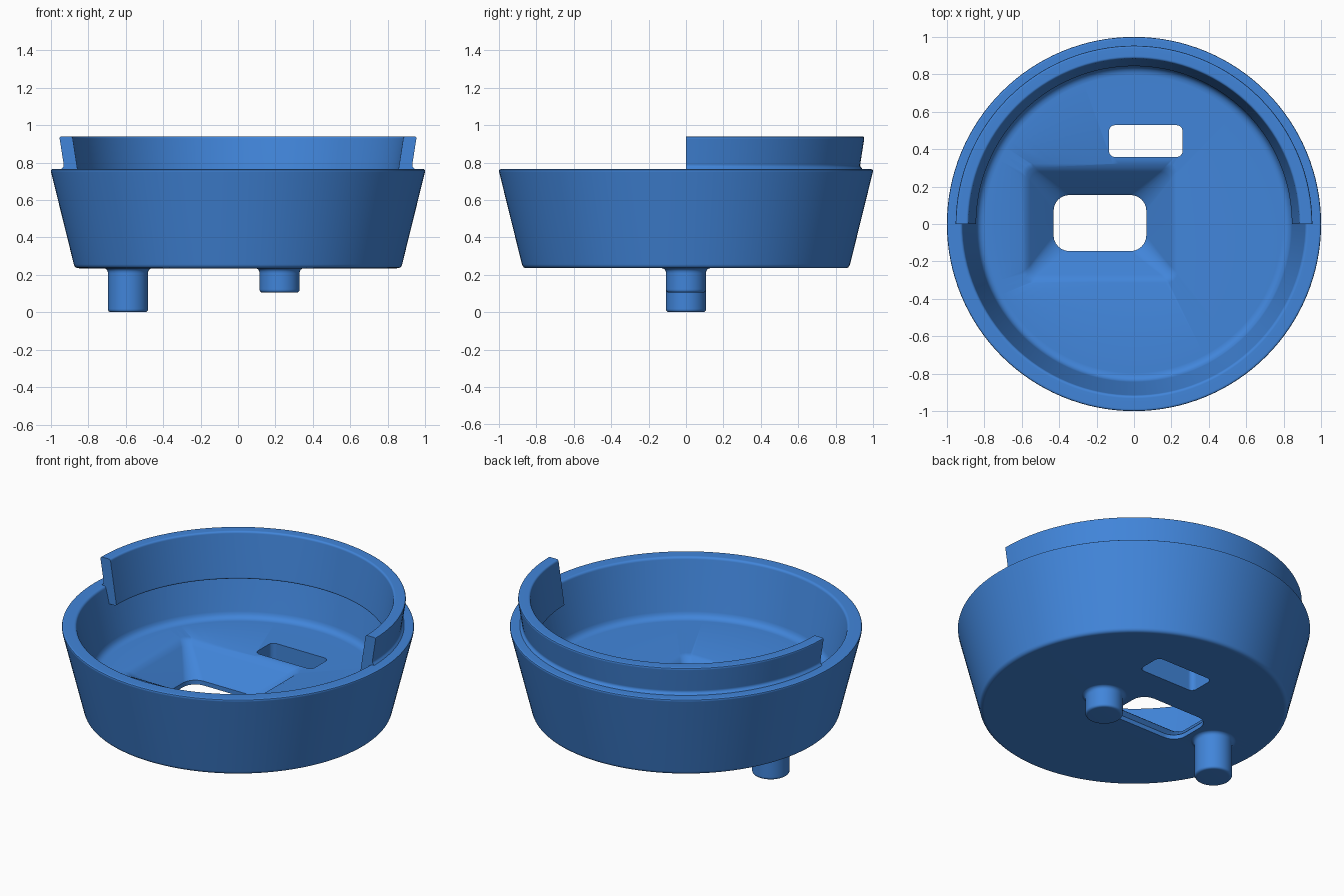
import bpy, bmesh, math
from mathutils import Vector

if "Cube" in bpy.data.objects:
    bpy.data.objects.remove(bpy.data.objects["Cube"])

blue = bpy.data.materials.new("plain blue")
blue.diffuse_color = (0.053, 0.235, 0.70, 1)
blue.use_nodes = True
blue.node_tree.nodes["Principled BSDF"].inputs["Base Color"].default_value = blue.diffuse_color


def rounded(points, steps=4):
    """Round the corners of an (r, z, fillet) polyline."""
    out = []
    n = len(points)
    for i, (x, z, f) in enumerate(points):
        p = Vector((x, z))
        if f == 0:
            out.append(p)
            continue
        a = Vector(points[i - 1][:2]) - p
        b = Vector(points[(i + 1) % n][:2]) - p
        s, e = p + a.normalized() * f, p + b.normalized() * f
        for k in range(steps + 1):
            t = k / steps
            out.append(s * (1 - t) ** 2 + p * 2 * t * (1 - t) + e * t * t)
    return out


def finish(bm, name):
    bmesh.ops.recalc_face_normals(bm, faces=bm.faces)
    mesh = bpy.data.meshes.new(name)
    bm.to_mesh(mesh)
    bm.free()
    mesh.materials.append(blue)
    ob = bpy.data.objects.new(name, mesh)
    bpy.context.collection.objects.link(ob)
    return ob


def lathe(name, profile, steps, angle=2 * math.pi, closed=False, at=(0, 0)):
    """Spin a profile about a vertical axis; part turns get end caps."""
    bm = bmesh.new()
    pts = rounded(profile)
    n = len(pts)
    full = angle > 6.28
    rings = []
    for k in range(steps if full else steps + 1):
        a = angle * k / steps
        rings.append([bm.verts.new((at[0] + p.x * math.cos(a), at[1] + p.x * math.sin(a), p.y))
                      for p in pts])
    for k in range(steps):
        r0, r1 = rings[k], rings[(k + 1) % len(rings)]
        for i in range(n if closed else n - 1):
            j = (i + 1) % n
            bm.faces.new((r0[i], r1[i], r1[j], r0[j]))
    if not full:
        bm.faces.new(rings[0])
        bm.faces.new(rings[-1][::-1])
    bmesh.ops.remove_doubles(bm, verts=bm.verts, dist=1e-5)
    return finish(bm, name)


def loft_rect(name, cx, cy, hx, hy, sections):
    """Loft rounded rectangles; each section is (z, outward offset, corner radius)."""
    bm = bmesh.new()
    rings = []
    for z, d, r in sections:
        ring = []
        for q, (sx, sy) in enumerate(((1, 1), (-1, 1), (-1, -1), (1, -1))):
            for k in range(7):
                a = math.pi / 2 * (q + k / 6)
                ring.append(bm.verts.new((cx + sx * (hx + d - r) + r * math.cos(a),
                                          cy + sy * (hy + d - r) + r * math.sin(a), z)))
        rings.append(ring)
    for r0, r1 in zip(rings, rings[1:]):
        for i in range(len(r0)):
            j = (i + 1) % len(r0)
            bm.faces.new((r0[i], r0[j], r1[j], r1[i]))
    bm.faces.new(rings[0][::-1])
    bm.faces.new(rings[-1])
    return finish(bm, name)


def combine(target, other, operation):
    mod = target.modifiers.new(operation, 'BOOLEAN')
    mod.operation, mod.solver, mod.object = operation, 'EXACT', other
    bpy.context.view_layer.objects.active = target
    bpy.ops.object.modifier_apply(modifier=mod.name)
    bpy.data.objects.remove(other)


FLOOR = 0.42

# tapered bowl
cup = lathe("cup_body", [(0, 0.235, 0), (0.872, 0.235, 0.022), (1.003, 0.765, 0.016),
                         (0.918, 0.765, 0.014), (0.835, FLOOR, 0.04), (0, FLOOR, 0)], 128)

# raised half-round lip, hanging a little way down inside the bowl
lip = lathe("back_lip", [(0.885, 0.94, 0.012), (0.955, 0.94, 0.014), (0.93, 0.78, 0.01),
                         (0.945, 0.764, 0), (0.945, 0.70, 0), (0.925, 0.66, 0),
                         (0.842, 0.66, 0.012)], 64, math.pi, closed=True)
combine(cup, lip, 'UNION')

# two pegs under the floor, flared at the root
for name, x, z in (("long_peg", -0.588, 0.0), ("short_peg", 0.222, 0.105)):
    peg = lathe(name, [(0, z, 0), (0.107, z, 0.018), (0.107, 0.233, 0.025),
                       (0.135, 0.236, 0), (0.1, 0.29, 0), (0, 0.29, 0)], 40, at=(x, 0))
    combine(cup, peg, 'UNION')

# large hole with a sloped funnel down from the floor
funnel = loft_rect("funnel_cutter", -0.182, 0.005, 0.248, 0.15,
                   [(0.1, 0, 0.085), (0.262, 0, 0.085), (0.276, 0.012, 0.08),
                    (0.392, 0.125, 0.05), (0.41, 0.145, 0.05), (0.421, 0.17, 0.055),
                    (0.43, 0.2, 0.06)])
combine(cup, funnel, 'DIFFERENCE')

# small slot
slot = loft_rect("slot_cutter", 0.063, 0.443, 0.197, 0.085,
                 [(0.1, 0, 0.033), (0.6, 0, 0.033)])
combine(cup, slot, 'DIFFERENCE')

# smooth shading with crisp corners
bpy.ops.object.select_all(action='DESELECT')
cup.select_set(True)
bpy.context.view_layer.objects.active = cup
bpy.ops.object.shade_smooth_by_angle(angle=math.radians(32))
wn = cup.modifiers.new("even_shading", 'WEIGHTED_NORMAL')
wn.keep_sharp = True
